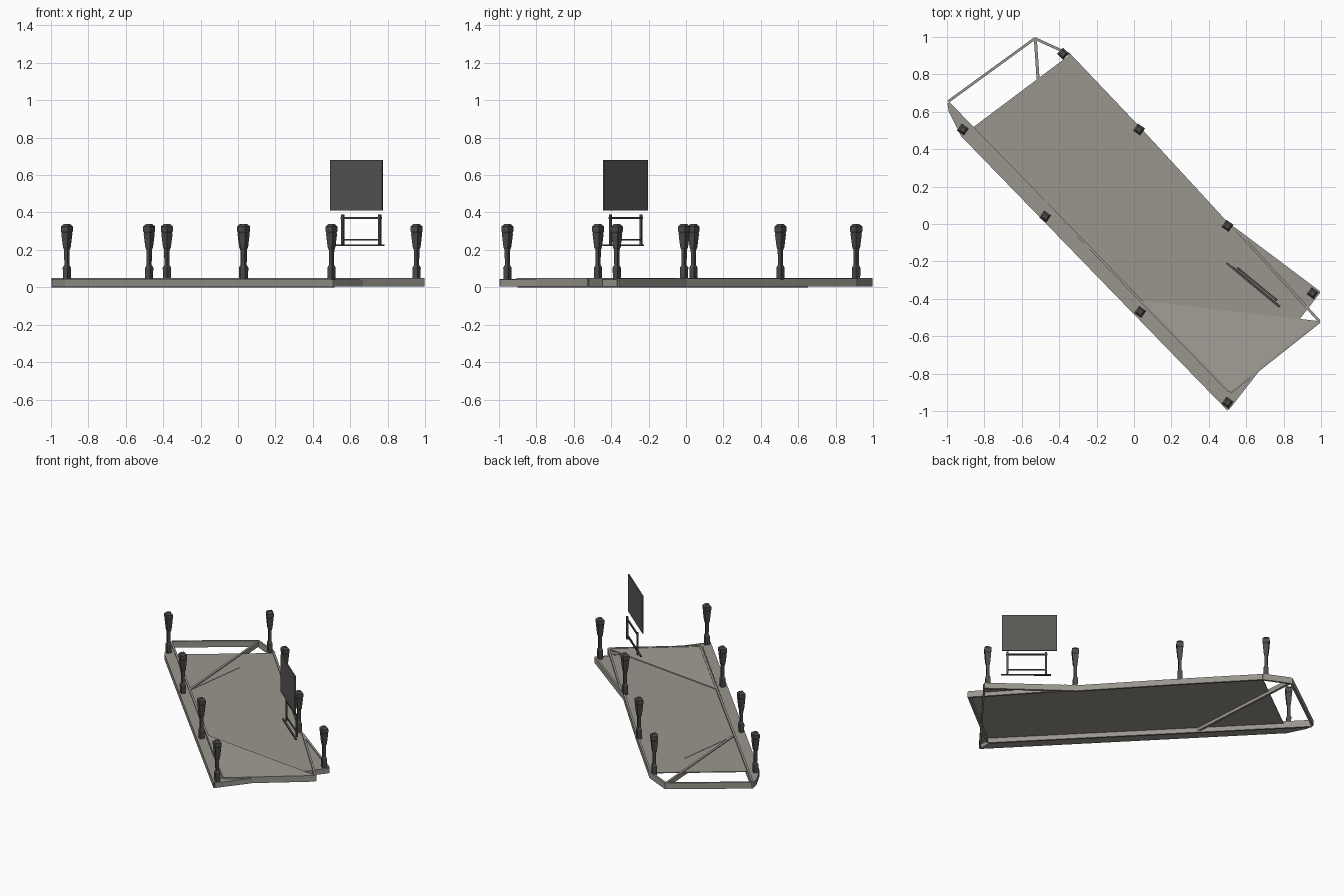
import bpy, bmesh, math
from mathutils import Vector

if "Cube" in bpy.data.objects:
    bpy.data.objects.remove(bpy.data.objects["Cube"])


def mat(name, rgb):
    m = bpy.data.materials.new(name)
    m.diffuse_color = (*rgb, 1)
    m.use_nodes = True
    m.node_tree.nodes["Principled BSDF"].inputs["Base Color"].default_value = m.diffuse_color
    return m


STONE = mat("warm grey", (0.32, 0.305, 0.27))
PALE = mat("pale grey", (0.36, 0.345, 0.31))
DARK = mat("dark metal", (0.075, 0.072, 0.066))
PANEL = mat("panel grey", (0.10, 0.095, 0.088))


def finish(name, bm, m):
    bmesh.ops.recalc_face_normals(bm, faces=bm.faces)
    me = bpy.data.meshes.new(name)
    bm.to_mesh(me)
    bm.free()
    me.materials.append(m)
    ob = bpy.data.objects.new(name, me)
    bpy.context.collection.objects.link(ob)
    return ob


def prism(name, pts, z0, z1, m):
    bm = bmesh.new()
    f = bm.faces.new([bm.verts.new((x, y, z0)) for x, y in pts])
    r = bmesh.ops.extrude_face_region(bm, geom=[f])
    vs = [g for g in r["geom"] if isinstance(g, bmesh.types.BMVert)]
    bmesh.ops.translate(bm, verts=vs, vec=(0, 0, z1 - z0))
    return finish(name, bm, m)


def plate(name, a, b, w, z0, z1, m):
    """Upright plate running from a to b in plan."""
    a, b = Vector(a), Vector(b)
    d = (b - a).normalized() * w / 2
    n = Vector((-d.y, d.x))
    return prism(name, [a + n, a - n, b - n, b + n], z0, z1, m)


def rail(name, pts, w, z0, z1, m):
    for i, (a, b) in enumerate(zip(pts, pts[1:])):
        plate(f"{name}_{i + 1}", a, b, w, z0, z1, m)


def post(name, x, y, rot):
    """Square lathe: foot, slim neck, flared head and cap."""
    prof = [(0.017, 0.04), (0.018, 0.105), (0.011, 0.12), (0.012, 0.20),
            (0.017, 0.215), (0.024, 0.285), (0.022, 0.29), (0.026, 0.30),
            (0.026, 0.325), (0.014, 0.338)]
    bm = bmesh.new()
    rings = []
    for h, z in prof:
        r = h * 1.25
        rings.append([bm.verts.new((x + r * math.cos(rot + k * math.pi / 2),
                                    y + r * math.sin(rot + k * math.pi / 2), z))
                      for k in range(4)])
    for p, q in zip(rings, rings[1:]):
        for k in range(4):
            bm.faces.new((p[k], p[(k + 1) % 4], q[(k + 1) % 4], q[k]))
    bm.faces.new(rings[0])
    bm.faces.new(rings[-1])
    finish(name, bm, DARK)


# Deck
prism("deck", [(-0.87, 0.51), (-0.39, 0.87), (-0.34, 0.905), (0.03, 0.515),
               (0.5, 0.0), (0.55, -0.03), (0.995, -0.365), (0.5, -0.99)],
      0.034, 0.04, STONE)
# Raised corner deck over the right end
prism("corner_deck", [(0.03, -0.41), (0.52, -0.895), (0.995, -0.52)], 0.041, 0.047, PALE)

# Broad kerb along the front left edge
prism("front_kerb", [(-0.998, 0.65), (0.5, -0.905), (0.5, -0.998), (-0.925, 0.47),
                     (-0.99, 0.60)], 0.005, 0.045, STONE)
plate("inner_kerb_rail", (-0.993, 0.648), (0.51, -0.895), 0.014, 0.0, 0.05, STONE)

# Edge rails
rail("far_rail", [(-0.993, 0.655), (-0.53, 0.992), (-0.35, 0.91)], 0.014, 0.005, 0.05, STONE)
rail("back_rail", [(-0.35, 0.91), (0.03, 0.51), (0.5, 0.0), (0.55, -0.035),
                   (0.99, -0.365)], 0.014, 0.005, 0.047, STONE)
plate("right_rail_low", (0.99, -0.365), (0.503, -0.99), 0.012, 0.005, 0.042, STONE)
rail("right_rail_high", [(0.55, -0.035), (0.993, -0.522), (0.515, -0.9)],
     0.014, 0.005, 0.05, STONE)

# Diagonal braces
plate("diagonal_brace", (-0.527, 0.985), (-0.467, 0.10), 0.016, 0.012, 0.046, STONE)
plate("small_brace", (-0.467, 0.10), (-0.40, 0.59), 0.008, 0.036, 0.042, STONE)

# Posts
for i, (x, y) in enumerate([(-0.915, 0.505), (-0.475, 0.04), (0.033, -0.47), (0.5, -0.955),
                            (-0.38, 0.91), (0.027, 0.505), (0.5, -0.01), (0.955, -0.37)]):
    post(f"post_{i + 1}", x, y, math.radians(10 if i != 4 else 0))

# Sign panel and the frame below it
plate("sign_panel", (0.494, -0.208), (0.772, -0.44), 0.010, 0.41, 0.68, PANEL)
A, B = Vector((0.56, -0.24)), Vector((0.758, -0.403))
U = (B - A).normalized()
for n, p in (("left", A), ("right", B)):
    plate(f"frame_leg_{n}", p - U * 0.006, p + U * 0.006, 0.012, 0.222, 0.388, DARK)
plate("frame_top_bar", A - U * 0.01, B + U * 0.01, 0.010, 0.366, 0.376, DARK)
plate("frame_middle_bar", A, B, 0.008, 0.250, 0.258, DARK)
plate("frame_foot_bar", (0.525, -0.23), (0.78, -0.443), 0.012, 0.220, 0.228, DARK)
